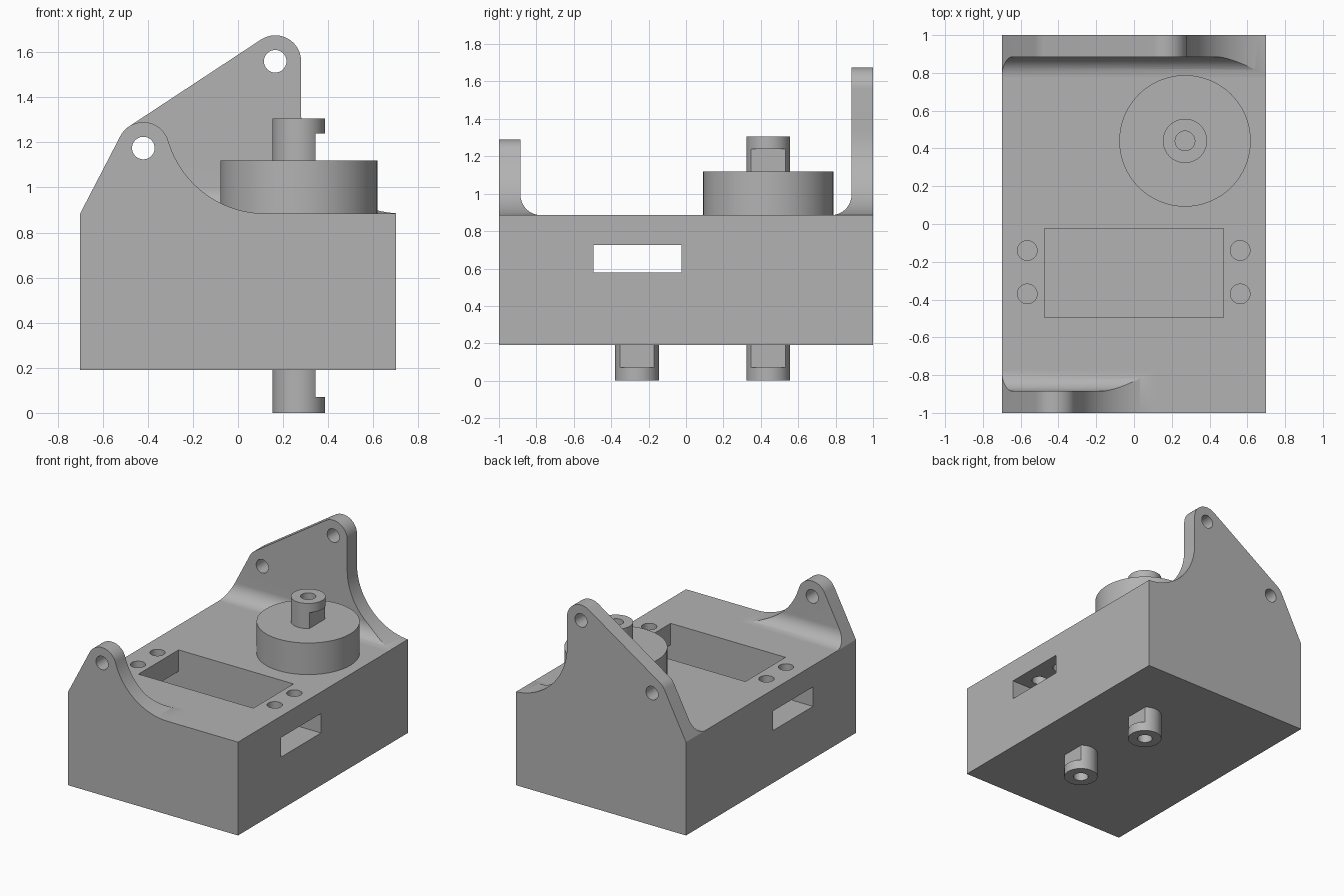
import bpy
import bmesh
from math import sin, cos, radians
from mathutils import Vector

old = bpy.data.objects.get("Cube")
if old:
    bpy.data.objects.remove(old, do_unlink=True)

grey = bpy.data.materials.new("plain_grey")
grey.use_nodes = True
grey.diffuse_color = (0.45, 0.45, 0.45, 1)
grey.node_tree.nodes["Principled BSDF"].inputs["Base Color"].default_value = grey.diffuse_color


def arc(cx, cz, r, start, end, steps=20):
    angles = [radians(start + (end - start) * i / steps) for i in range(steps + 1)]
    return [(cx + r * cos(a), cz + r * sin(a)) for a in angles]


def prism(name, profile, axis, low, high):
    """Extrude a closed 2D profile along an axis: x uses (y, z), y uses (x, z), z uses (x, y)."""
    place = {"x": lambda p, t: (t, p[0], p[1]),
             "y": lambda p, t: (p[0], t, p[1]),
             "z": lambda p, t: (p[0], p[1], t)}[axis]
    bm = bmesh.new()
    face = bm.faces.new([bm.verts.new(place(p, low)) for p in profile])
    out = bmesh.ops.extrude_face_region(bm, geom=[face])
    shift = Vector(place((0, 0), high - low))
    bmesh.ops.translate(bm, vec=shift,
                        verts=[v for v in out["geom"] if isinstance(v, bmesh.types.BMVert)])
    bmesh.ops.recalc_face_normals(bm, faces=bm.faces)
    mesh = bpy.data.meshes.new(name)
    bm.to_mesh(mesh)
    bm.free()
    mesh.materials.append(grey)
    obj = bpy.data.objects.new(name, mesh)
    bpy.context.collection.objects.link(obj)
    return obj


def rect(a0, a1, b0, b1):
    return [(a0, b0), (a1, b0), (a1, b1), (a0, b1)]


def cylinder(name, x, y, r, low, high, axis="z"):
    return prism(name, arc(x, y, r, 0, 360, 64)[:-1], axis, low, high)


def combine(obj, tool, operation="DIFFERENCE"):
    """Apply one boolean and discard its tool."""
    mod = obj.modifiers.new("boolean", "BOOLEAN")
    mod.operation = operation
    mod.solver = "EXACT"
    mod.object = tool
    graph = bpy.context.evaluated_depsgraph_get()
    mesh = bpy.data.meshes.new_from_object(obj.evaluated_get(graph))
    obj.modifiers.clear()
    obj.data = mesh
    bpy.data.objects.remove(tool, do_unlink=True)


def smooth(obj):
    bpy.ops.object.select_all(action="DESELECT")
    obj.select_set(True)
    bpy.context.view_layer.objects.active = obj
    bpy.ops.object.shade_smooth_by_angle(angle=radians(25))


HALF_X, BOTTOM, TOP = 0.70, 0.19, 0.885
SLOT_LOW, SLOT_HIGH = 0.58, 0.725
POCKET = 0.473

# Base block with a through slot that opens into the top pocket
base = prism("base_block", rect(-HALF_X, HALF_X, -1, 1), "z", BOTTOM, TOP)
opening = [(-1, SLOT_LOW), (1, SLOT_LOW), (1, SLOT_HIGH), (POCKET, SLOT_HIGH),
           (POCKET, 1), (-POCKET, 1), (-POCKET, SLOT_HIGH), (-1, SLOT_HIGH)]
combine(base, prism("cutter", opening, "y", -0.495, -0.023))

# Screw holes dropping into the slot
for x in (-0.565, 0.562):
    for y in (-0.14, -0.37):
        combine(base, cylinder("cutter", x, y, 0.052, 0.65, 1))
smooth(base)

# Mounting lugs: side outline intersected with a wall that flares into the base
LOW_HOLE, HIGH_HOLE = (-0.42, 1.175), (0.165, 1.56)
LUG_R, SWEEP_R, FILLET = 0.115, 0.447, 0.11
sweep_z = TOP + SWEEP_R

front_outline = [(-HALF_X, TOP)]
front_outline += arc(*LOW_HOLE, LUG_R, 152.6, 16.2)
front_outline += arc(0.12, sweep_z, SWEEP_R, 196.2, 270, 32)[1:]

back_outline = [(-HALF_X, TOP)]
back_outline += arc(*LOW_HOLE, LUG_R, 152.6, 123.3, 8)
back_outline += arc(*HIGH_HOLE, LUG_R, 123.3, 0)
back_outline += arc(0.28 + SWEEP_R, sweep_z, SWEEP_R, 180, 266.5, 32)
back_outline += [(HALF_X, TOP)]


def lug(name, outline, side, holes):
    inner = 1 - LUG_R
    section = [(1, 0.8), (1, 1.8), (inner, 1.8)]
    section += arc(inner - FILLET, TOP + FILLET, FILLET, 0, -90, 16)
    section += [(inner - FILLET, 0.8)]
    wall = prism(name, [(side * y, z) for y, z in section], "x", -0.8, 0.8)
    low, high = sorted((side * 0.6, side * 1.1))
    combine(wall, prism("cutter", outline, "y", low, high), "INTERSECT")
    for x, z in holes:
        combine(wall, cylinder("cutter", x, z, 0.05, low, high, "y"))
    smooth(wall)


lug("front_lug", front_outline, -1, [LOW_HOLE])
lug("back_lug", back_outline, 1, [LOW_HOLE, HIGH_HOLE])

# Round turntable
SHAFT_X, BACK_Y, FRONT_Y = 0.27, 0.44, -0.262
DISC_TOP, SHAFT_TOP = 1.12, 1.307
smooth(cylinder("turntable", SHAFT_X, BACK_Y, 0.348, TOP, DISC_TOP))


# Shafts with a blind bore and a flat relief on the right-hand side of the axis
def shaft(name, y, low, high, bore, relief):
    obj = cylinder(name, SHAFT_X, y, 0.117, low, high)
    combine(obj, cylinder("cutter", SHAFT_X, y, 0.052, *bore))
    combine(obj, prism("cutter", rect(0.343, 0.5, y - 0.2, y + 0.2), "z", *relief))
    smooth(obj)


shaft("top_shaft", BACK_Y, DISC_TOP, SHAFT_TOP, (1.15, 1.4), (1.0, 1.24))
for label, y in (("back", BACK_Y), ("front", FRONT_Y)):
    shaft(label + "_bottom_shaft", y, 0, BOTTOM, (-0.1, 0.16), (0.07, 0.3))
